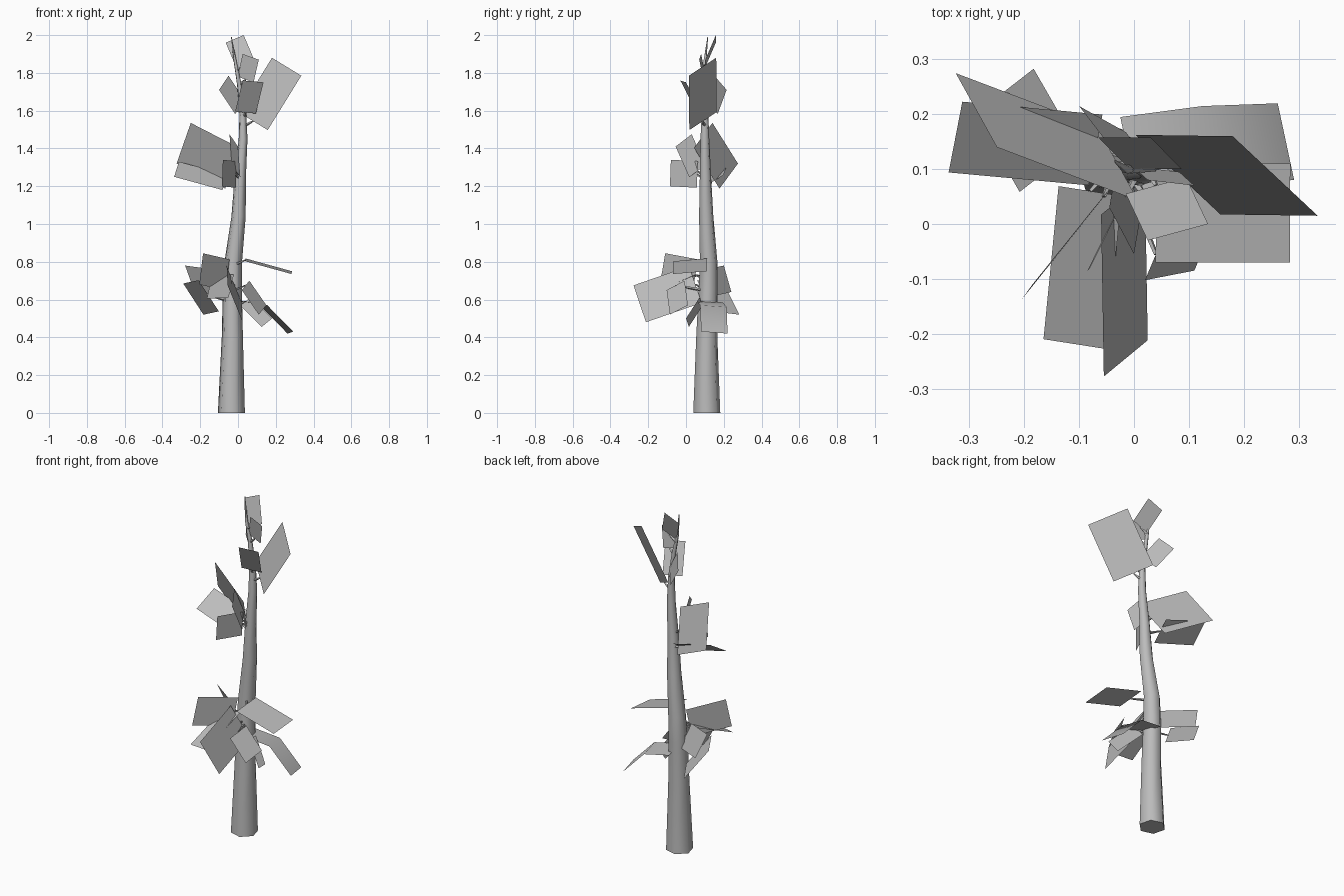
import bpy, math
from mathutils import Vector

default = bpy.data.objects.get("Cube")
if default:
    bpy.data.objects.remove(default, do_unlink=True)

grey = bpy.data.materials.new("plain_grey")
grey.use_nodes = True
colour = (0.5, 0.5, 0.5, 1)
grey.diffuse_color = colour
grey.node_tree.nodes["Principled BSDF"].inputs["Base Color"].default_value = colour


def add_mesh(name, verts, faces, smooth=False):
    mesh = bpy.data.meshes.new(name)
    mesh.from_pydata(verts, [], faces)
    mesh.materials.append(grey)
    obj = bpy.data.objects.new(name, mesh)
    bpy.context.collection.objects.link(obj)
    if smooth:
        bpy.ops.object.select_all(action="DESELECT")
        obj.select_set(True)
        bpy.context.view_layer.objects.active = obj
        bpy.ops.object.shade_smooth_by_angle(angle=math.radians(75))
    return obj


def tube(name, path, sides, start_angle=0.0, upright=False):
    """Tapered tube through (centre, radius) pairs, capped at both ends."""
    axis = Vector((0, 0, 1)) if upright else (path[-1][0] - path[0][0]).normalized()
    turn = Vector((0, 0, 1)).rotation_difference(axis)
    verts, faces = [], []
    for centre, radius in path:
        for i in range(sides):
            a = start_angle + math.tau * i / sides
            verts.append(centre + turn @ Vector((radius * math.cos(a), radius * math.sin(a), 0)))
    for ring in range(len(path) - 1):
        for i in range(sides):
            j = (i + 1) % sides
            low, high = ring * sides, (ring + 1) * sides
            faces.append((low + i, low + j, high + j, high + i))
    faces.append(tuple(reversed(range(sides))))
    faces.append(tuple(range(len(verts) - sides, len(verts))))
    return add_mesh(name, verts, faces, smooth=True)


# Trunk: six-sided, bending and tapering to a fine tip
trunk_path = [(Vector((x, y, z)), r) for x, y, z, r in (
    (-.035, .11, 0, .074),
    (-.03, .11, .4, .058),
    (-.03, .117, .65, .052),
    (-.025, .12, .8, .048),
    (.003, .107, 1.04, .039),
    (.012, .103, 1.25, .031),
    (.027, .1, 1.45, .024),
    (.026, .1, 1.6, .018),
    (.005, .105, 1.75, .012),
    (-.015, .1, 1.86, .008),
    (-.035, .115, 1.99, .002))]
tube("trunk", trunk_path, 6, math.radians(45), upright=True)


def trunk_centre(z):
    for (a, _), (b, _) in zip(trunk_path, trunk_path[1:]):
        if z <= b.z:
            return a.lerp(b, (z - a.z) / (b.z - a.z))
    return trunk_path[-1][0]


def leaf(name, tip_a, tip_b, stem, bend=None):
    """Flat leaf card from its two outer corners and the middle of its inner edge."""
    tip_a, tip_b, stem = Vector(tip_a), Vector(tip_b), Vector(stem)
    half = (tip_a - tip_b) / 2
    rows = [(stem + half, stem - half)]
    if bend:
        rows.append((Vector(bend) + half, Vector(bend) - half))
    rows.append((tip_a, tip_b))
    verts = [v for row in rows for v in row]
    faces = [(k, k + 1, k + 3, k + 2) for k in range(0, len(verts) - 2, 2)]
    add_mesh(name + "_leaf", verts, faces, smooth=bool(bend))
    # short twig joining the leaf to the trunk
    root = trunk_centre(stem.z - .03)
    tube(name + "_twig", [(root, .01), (stem, .004)], 4)


# Crown leaves
leaf("crown_large", (.18, .16, 1.88), (.335, .015, 1.785), (.08, .09, 1.545))
leaf("crown_front", (.025, -.03, 1.76), (.135, 0, 1.75), (.04, .07, 1.59))
leaf("crown_back", (-.1, .215, 1.71), (-.05, .15, 1.785), (.01, .135, 1.62))
leaf("crown_small", (.025, .08, 1.9), (.11, .07, 1.87), (.04, .1, 1.765))
leaf("crown_top", (-.065, .158, 1.96), (.03, .158, 2), (.04, .1, 1.845))

# Middle leaves
leaf("middle_large", (-.25, .14, 1.535), (-.325, .275, 1.32), (-.03, .11, 1.295))
leaf("middle_level", (-.338, .094, 1.25), (-.313, .223, 1.33), (-.07, .135, 1.22))
leaf("middle_front", (-.08, -.08, 1.34), (-.085, -.085, 1.2), (-.012, .06, 1.262))
leaf("middle_inner", (0, -.055, 1.41), (-.045, .03, 1.475), (-.01, .06, 1.28))

# Lower leaves on the left side
leaf("lower_level", (.285, .11, .75), (.284, -.07, .735), (.04, .02, .81))
leaf("lower_folded", (.262, .22, .42), (.292, .08, .43), (-.01, .125, .59),
     bend=(.14, .145, .565))
leaf("lower_drooping", (.125, .015, .455), (.18, 0, .5), (.04, .08, .59))
leaf("lower_slanted", (.11, -.085, .52), (.15, .01, .57), (.04, -.055, .675))

# Lower leaves on the front and right side
leaf("lower_front", (-.055, -.278, .675), (.025, -.212, .48), (-.02, .05, .68))
leaf("lower_sloping", (-.165, -.21, .605), (-.05, -.228, .61), (-.08, .06, .73))
leaf("lower_upright", (-.205, -.138, .68), (-.185, -.11, .845), (-.055, .05, .73))
leaf("lower_right", (-.28, .2, .78), (-.23, .24, .64), (-.075, .11, .685))
leaf("lower_back", (-.29, .2, .685), (-.183, .283, .52), (-.155, .1, .62))
